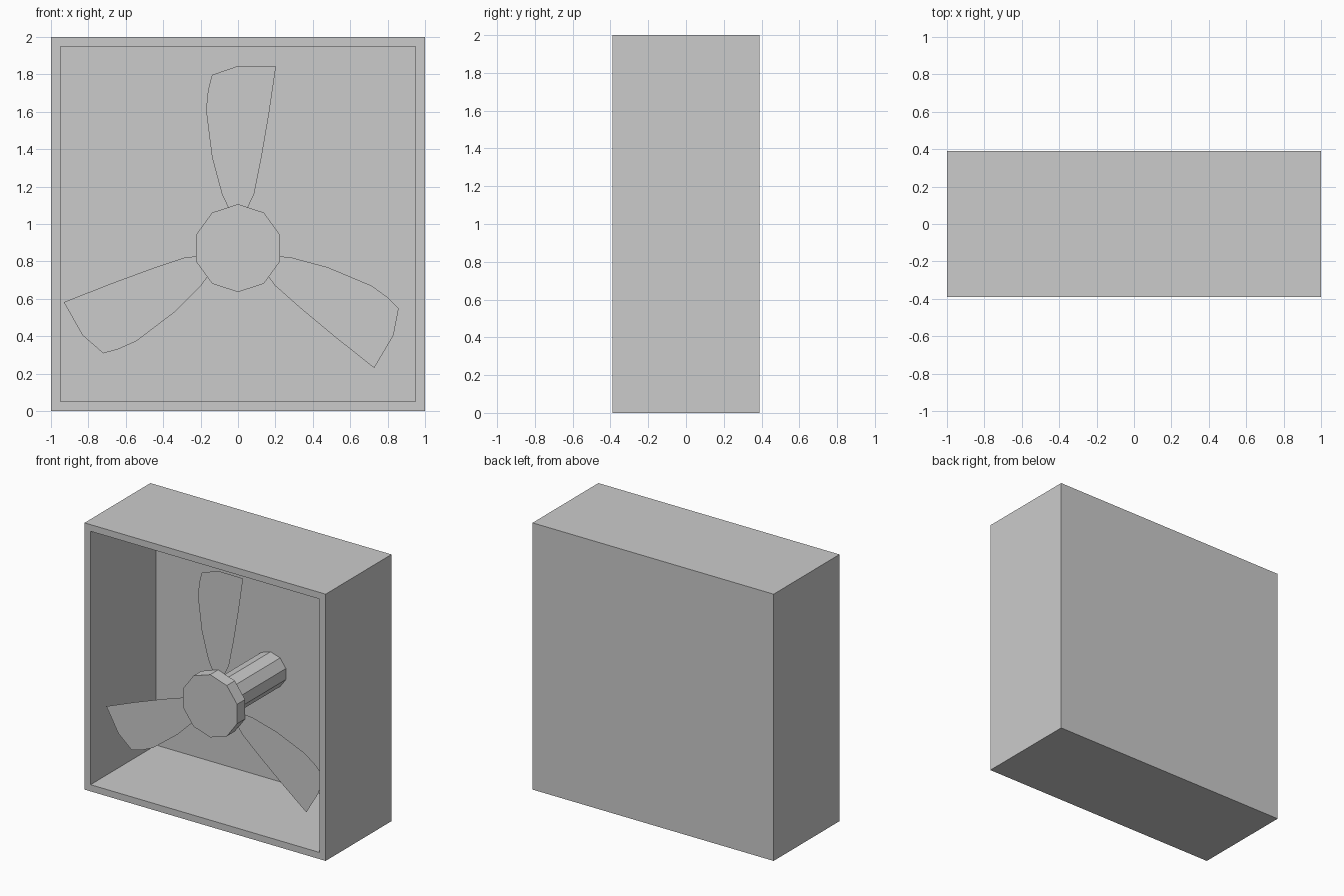
import bpy, bmesh
from math import pi, sin, cos
from mathutils import Vector

if "Cube" in bpy.data.objects:
    bpy.data.objects.remove(bpy.data.objects["Cube"])

HUB_Z = 0.871      # centre of hub and shaft
BLADE_Z = 0.885    # centre the blades turn about
D = 0.39           # half depth of the housing


def finish(name, bm):
    mesh = bpy.data.meshes.new(name)
    bm.to_mesh(mesh)
    bm.free()
    ob = bpy.data.objects.new(name, mesh)
    bpy.context.collection.objects.link(ob)
    return ob


def decagon_prism(name, radius, y0, y1):
    # ten-sided cylinder along y with a corner pointing up
    bm = bmesh.new()
    ring = [bm.verts.new((radius * sin(i * pi / 5), y0, HUB_Z + radius * cos(i * pi / 5)))
            for i in range(10)]
    face = bm.faces.new(ring)
    out = bmesh.ops.extrude_face_region(bm, geom=[face], use_keep_orig=True)
    verts = [g for g in out["geom"] if isinstance(g, bmesh.types.BMVert)]
    bmesh.ops.translate(bm, verts=verts, vec=(0, y1 - y0, 0))
    bmesh.ops.recalc_face_normals(bm, faces=bm.faces)
    return finish(name, bm)


# Housing: open-fronted box with thin back sheet
bm = bmesh.new()
bmesh.ops.create_cube(bm, size=2)
for v in bm.verts:
    v.co = Vector((v.co.x, v.co.y * D, v.co.z + 1))
bm.normal_update()
front = min(bm.faces, key=lambda f: f.calc_center_median().y)
bmesh.ops.inset_region(bm, faces=[front], thickness=0.05, use_even_offset=True)
out = bmesh.ops.extrude_face_region(bm, geom=[front])
bmesh.ops.translate(bm, vec=(0, 2 * D - 0.003, 0),
                    verts=[g for g in out["geom"] if isinstance(g, bmesh.types.BMVert)])
if front.is_valid:
    bmesh.ops.delete(bm, geom=[front], context='FACES_ONLY')
bmesh.ops.recalc_face_normals(bm, faces=bm.faces)
finish("housing", bm)

# Hub and the shaft running to the back sheet
decagon_prism("hub", 0.235, -0.33, -0.235)
decagon_prism("shaft", 0.133, -0.235, D - 0.003)

# Three flat blades: (across, outward) outline turned in steps of 120 degrees
outline = [(-.04, .12), (-.053, .205), (-.086, .275), (-.139, .473), (-.171, .725),
           (-.16, .832), (-.139, .912), (0, .96), (.203, .958), (.165, .70),
           (.123, .457), (.086, .275), (.053, .205), (.04, .12)]
for k in range(3):
    t = k * 2 * pi / 3
    bm = bmesh.new()
    bm.faces.new([bm.verts.new((a * cos(t) + b * sin(t), -0.23,
                                BLADE_Z - a * sin(t) + b * cos(t)))
                  for a, b in outline])
    bm.normal_update()
    if bm.faces[:][0].normal.y > 0:
        bmesh.ops.reverse_faces(bm, faces=bm.faces)
    finish(f"blade_{k + 1}", bm)
